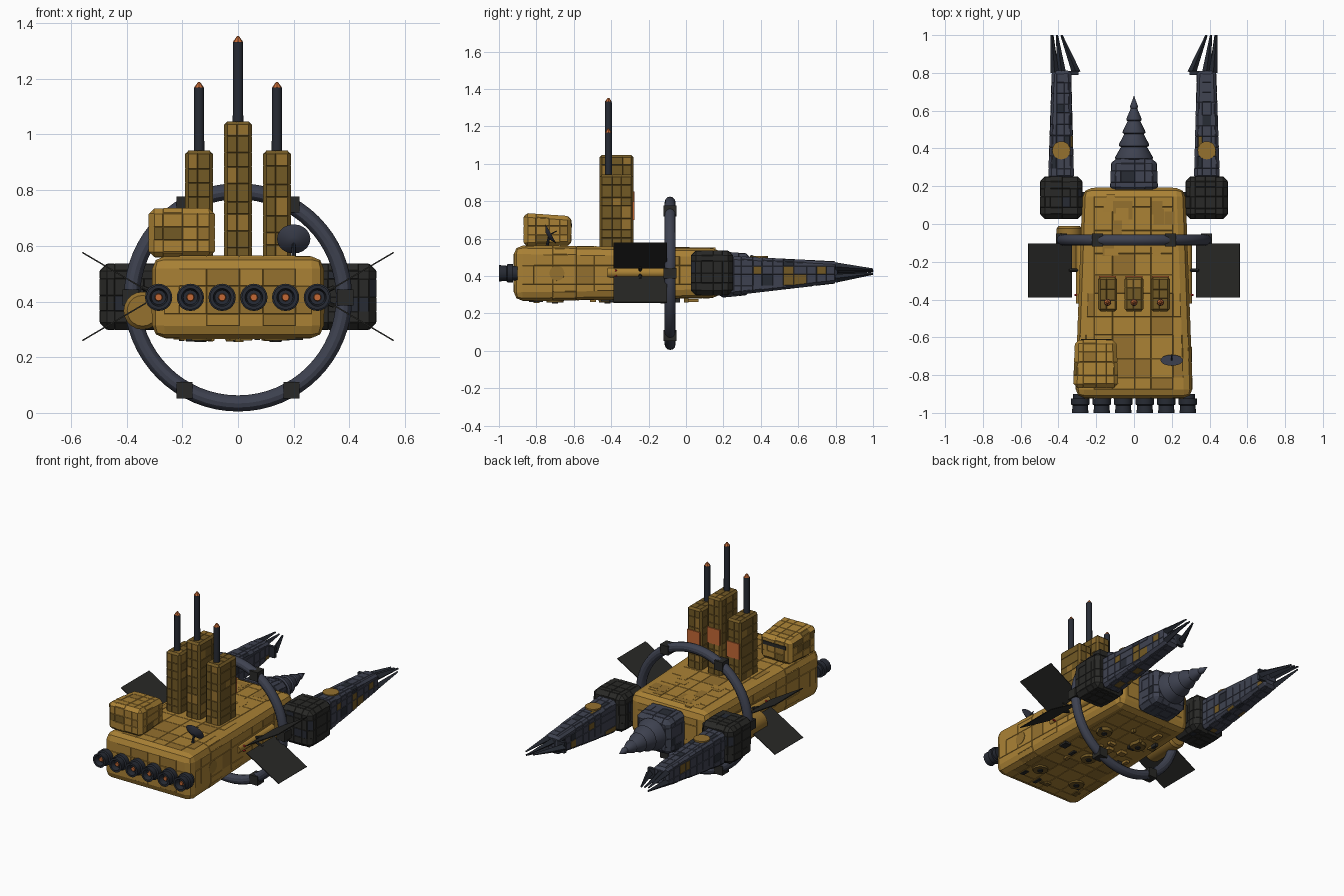
import bpy, bmesh, random
from math import pi, sin, cos, radians
from mathutils import Vector, Matrix

if "Cube" in bpy.data.objects:
    bpy.data.objects.remove(bpy.data.objects["Cube"])

random.seed(7)

def material(name, r, g, b):
    m = bpy.data.materials.new(name)
    m.diffuse_color = (r, g, b, 1)
    m.use_nodes = True
    m.node_tree.nodes["Principled BSDF"].inputs["Base Color"].default_value = m.diffuse_color
    return m

GOLD = material("gold", 0.40, 0.22, 0.035)
GOLD2 = material("gold_shade", 0.30, 0.165, 0.028)
BROWN = material("dark_gold", 0.17, 0.10, 0.018)
SLATE = material("slate", 0.048, 0.054, 0.08)
NAVY = material("dark_slate", 0.02, 0.024, 0.034)
DARK = material("charcoal", 0.022, 0.022, 0.02)
GLOW = material("orange_glow", 0.55, 0.14, 0.035)
RED = material("red_light", 0.6, 0.02, 0.02)

def finish(name, bm, mats, smooth=False):
    me = bpy.data.meshes.new(name)
    bm.to_mesh(me)
    bm.free()
    ob = bpy.data.objects.new(name, me)
    bpy.context.collection.objects.link(ob)
    for m in mats:
        me.materials.append(m)
    if smooth:
        bpy.ops.object.select_all(action='DESELECT')
        ob.select_set(True)
        bpy.context.view_layer.objects.active = ob
        bpy.ops.object.shade_smooth_by_angle(angle=radians(35))
    return ob

def plating(bm, step, count):
    # uneven panel seams, then slightly raised plates in varied colours
    for ax in range(3):
        lo = min(v.co[ax] for v in bm.verts)
        hi = max(v.co[ax] for v in bm.verts)
        n = int((hi - lo) / step)
        for i in range(1, n + 1):
            p = Vector()
            p[ax] = lo + (hi - lo) * (i + random.uniform(-.15, .15)) / (n + 1)
            no = Vector()
            no[ax] = 1
            bmesh.ops.bisect_plane(bm, geom=bm.verts[:] + bm.edges[:] + bm.faces[:],
                                   dist=1e-5, plane_co=p, plane_no=no)
    big = [f for f in bm.faces if f.calc_area() > step * step * 0.3]
    bmesh.ops.inset_individual(bm, faces=big, thickness=0.0025, depth=0.0025)
    for f in big:
        f.material_index = random.choice([0] * 6 + list(range(count)))

def taper(name, y0, a, y1, b, mats, bevel=0.02, step=0.08, seg=1):
    # plated block: a and b are the (x0, x1, z0, z1) end sections
    bm = bmesh.new()
    rings = [[bm.verts.new((x, y, z)) for x, z in
              ((s[0], s[2]), (s[1], s[2]), (s[1], s[3]), (s[0], s[3]))]
             for y, s in ((y0, a), (y1, b))]
    bm.faces.new(rings[0])
    bm.faces.new(rings[1][::-1])
    for i in range(4):
        j = (i + 1) % 4
        bm.faces.new((rings[0][i], rings[1][i], rings[1][j], rings[0][j]))
    bmesh.ops.recalc_face_normals(bm, faces=bm.faces[:])
    if bevel:
        bmesh.ops.bevel(bm, geom=bm.edges[:], offset=bevel, segments=seg,
                        profile=0.5, affect='EDGES')
    if step:
        plating(bm, step, len(mats))
    return finish(name, bm, mats)

def block(name, c, size, mat, rot=Matrix()):
    bm = bmesh.new()
    bmesh.ops.create_cube(bm, size=1, matrix=Matrix.Translation(c) @ rot @ Matrix.Diagonal((*size, 1)))
    return finish(name, bm, [mat])

def tube(name, p0, p1, r0, r1, mat, n=16):
    p0, p1 = Vector(p0), Vector(p1)
    d = p1 - p0
    bm = bmesh.new()
    bmesh.ops.create_cone(bm, cap_ends=True, segments=n, radius1=r0, radius2=r1, depth=d.length,
                          matrix=Matrix.Translation((p0 + p1) / 2) @ d.to_track_quat('Z', 'Y').to_matrix().to_4x4())
    return finish(name, bm, [mat], n > 8)

def lathe(name, c, profile, mat, n=20):
    # revolve (radius, y) pairs about the y axis
    bm = bmesh.new()
    vs = [bm.verts.new((c[0] + r, y, c[2])) for r, y in profile]
    es = [bm.edges.new(p) for p in zip(vs, vs[1:])]
    bmesh.ops.spin(bm, geom=vs + es, cent=c, axis=(0, 1, 0), angle=2 * pi, steps=n)
    bmesh.ops.remove_doubles(bm, verts=bm.verts[:], dist=1e-5)
    bmesh.ops.recalc_face_normals(bm, faces=bm.faces[:])
    return finish(name, bm, [mat], True)

# main hull
golds = [GOLD, GOLD2, BROWN]
taper("hull", -0.92, (-.31, .31, .268, .563), 0.19, (-.27, .27, .285, .548),
      [GOLD, GOLD2, GOLD2], 0.045, 0.12, 2)

# engine row
for i in range(6):
    x = -0.285 + i * 0.114
    lathe("thruster", (x, 0, .415), [(0, -.90), (.038, -.90), (.038, -.925), (.049, -.925), (.049, -.955),
          (.040, -.96), (.044, -1.0), (.032, -1.0), (.026, -.965), (0, -.965)], NAVY)
    tube("thruster_core", (x, -.96, .415), (x, -.985, .415), .015, .012, GLOW, 12)

# three towers with masts
for x, top, tip in ((-.14, .94, 1.18), (0, 1.045, 1.345), (.14, .94, 1.18)):
    taper("tower", -.46, (x - .048, x + .048, .54, top), -.283, (x - .048, x + .048, .54, top),
          [BROWN, BROWN, GOLD2], 0.008, 0.06)
    tube("tower_mast", (x, -.415, top - .02), (x, -.415, tip - .012), .019, .018, NAVY, 12)
    tube("mast_light", (x, -.415, tip - .012), (x, -.415, tip + .008), .018, .004, GLOW, 8)
    block("tower_window", (x, -.28, (top + .56) / 2), (.088, .01, .1), GLOW)

# bridge cabin with window slit
taper("cabin", -.865, (-.32, -.085, .56, .735), -.615, (-.31, -.095, .565, .718), golds, 0.018, 0.07)
block("cabin_window", (-.2, -.615, .67), (.16, .012, .022), DARK)

# dish antenna
d = Vector((0, .87, .48))
c = Vector((.2, -.73, .62))
tube("dish", c - d * .012, c + d * .01, .02, .06, SLATE, 20)
tube("dish_feed", c, c + d * .045, .004, .003, NAVY, 6)
tube("dish_post", (.2, -.745, .55), c, .009, .006, NAVY, 8)

# ring around the hull, with clamps and spokes
bpy.ops.mesh.primitive_torus_add(location=(0, -.085, .415), rotation=(pi / 2, 0, 0), major_radius=.381,
                                 minor_radius=.029, major_segments=64, minor_segments=12)
ring = bpy.context.object
ring.name = "ring"
ring.data.materials.append(SLATE)
bpy.ops.object.shade_smooth_by_angle()
for k in range(6):
    a = k * pi / 3
    block("ring_clamp", (.385 * cos(a), -.085, .415 + .385 * sin(a)), (.058, .068, .058), DARK)

# drill housing and stepped drill
taper("drill_housing", .17, (-.125, .125, .285, .53), .345, (-.118, .118, .302, .518),
      [SLATE, SLATE, NAVY], 0.025, 0.07)
prof = [(0, .33)]
for k in range(5):
    y, r = .34 + k * .068, .1 * (1 - k / 5)
    prof += [(r * .86, y), (r, y + .006), (r, y + .014)]
lathe("drill", (0, 0, .412), prof + [(0, .68)], SLATE, 24)

for s in (-1, 1):
    def sec(a, b, z0, z1):
        return (min(s * a, s * b), max(s * a, s * b), z0, z1)

    # shoulder, arm and wrist disc
    taper("shoulder", .028, sec(.275, .495, .30, .535), .25, sec(.275, .495, .30, .535), [DARK, DARK, NAVY], .025, .07)
    block("shoulder_mount", (s * .25, .11, .415), (.1, .12, .12), DARK)
    taper("arm", .24, sec(.32, .452, .298, .505), .81, sec(.335, .433, .364, .476),
          [SLATE, SLATE, NAVY, BROWN], .014, .06)
    tube("arm_disc", (s * .385, .39, .45), (s * .385, .39, .507), .048, .048, GOLD2, 20)
    # claw spikes
    for x0, z0, x1, z1 in ((.42, .45, .435, .435), (.383, .44, .408, .43), (.42, .388, .432, .413), (.305, .42, .384, .428)):
        tube("claw", (s * x0, .80, z0), (s * x1, 1.0, z1), .023, .006, NAVY, 4)
    block("claw_base", (s * .355, .80, .42), (.12, .02, .07), NAVY)

    # radiator panels in a V, with struts
    for t in (-1, 1):
        block("radiator", (s * .445, -.245, .418 + t * .091), (.266, .286, .005), DARK,
              Matrix.Rotation(-s * t * radians(30.5), 4, 'Y'))
        tube("radiator_strut", (s * .27, -.245, .418), (s * .345, -.245, .418 + t * .033), .01, .008, DARK, 8)

    # side rail, hatch and running lights
    tube("side_rail", (s * .28, -.42, .418), (s * .28, -.06, .418), .028, .028, GOLD, 12)
    for z in (.40, .43):
        tube("running_light", (s * .285, -.375, z), (s * .315, -.375, z), .007, .005, RED, 8)
tube("side_hatch", (.28, -.69, .415), (.306, -.69, .415), .042, .04, GOLD2, 20)

# tank slung on the left flank
lathe("side_tank", (-.343, 0, .367), [(0, -.255), (.055, -.255), (.068, -.24), (.068, -.025), (.055, -.01), (0, -.01)], GOLD2)

# belly ports and small fittings
for x, y in ((-.14, -.7), (.14, -.7), (0, -.42), (-.13, -.12), (.13, -.12)):
    tube("belly_port", (x, y, .28), (x, y, .26), .05, .045, BROWN, 20)
    tube("belly_port_core", (x, y, .27), (x, y, .254), .02, .016, DARK, 12)
for k in range(26):
    x, y = random.uniform(-.22, .22), random.uniform(-.85, .1)
    block("belly_fitting", (x, y, .270), (random.uniform(.015, .045), random.uniform(.015, .06), random.uniform(.012, .03)),
          random.choice([BROWN, GOLD2, DARK]))
for k in range(14):
    x, y = random.uniform(-.19, .19), random.uniform(-.2, .12)
    block("deck_plate", (x, y, .555 - .0135 * (y + .6)), (random.uniform(.03, .08), random.uniform(.03, .1), .014), random.choice([GOLD, GOLD2]))
